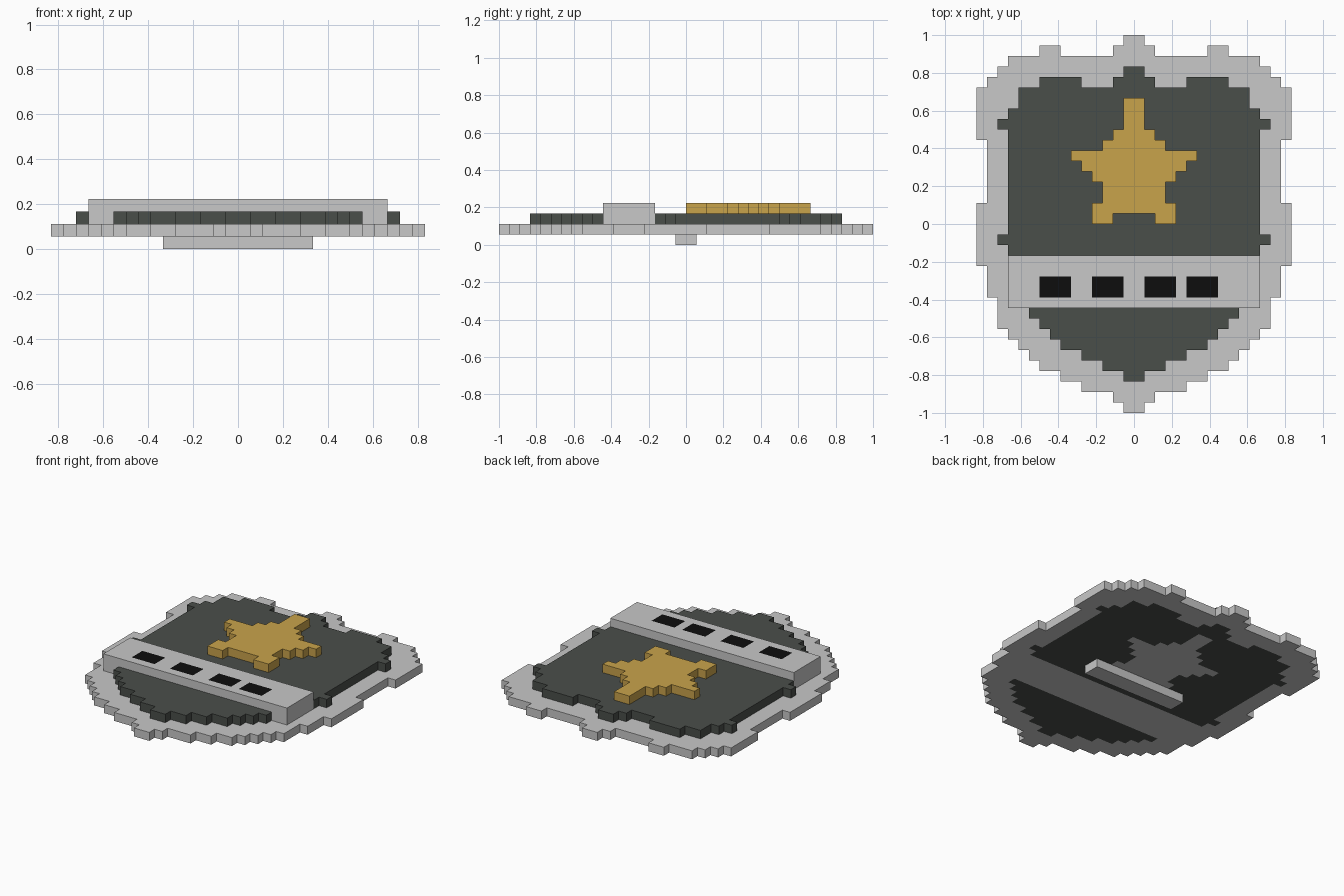
import bpy, bmesh

if "Cube" in bpy.data.objects:
    bpy.data.objects.remove(bpy.data.objects["Cube"])

U = 1 / 18          # size of one block; the badge is 36 rows tall
ROWS = 36


def srgb(*c):
    return tuple((v / 255 / 12.92) if v < 11 else ((v / 255 + 0.055) / 1.055) ** 2.4 for v in c) + (1,)


def material(name, *c):
    m = bpy.data.materials.new(name)
    m.diffuse_color = srgb(*c)
    m.use_nodes = True
    m.node_tree.nodes["Principled BSDF"].inputs["Base Color"].default_value = m.diffuse_color
    return m


SILVER = material("silver grey", 200, 200, 200)
DARK = material("dark slate", 74, 78, 74)
GOLD = material("gold", 201, 163, 75)
BLACK = material("black", 13, 13, 13)


def profile(first_row, runs, extra=()):
    """Mirrored silhouette as (column, row) cells: runs of (half width, row count),
    extra spans of (row, inner, outer)."""
    cells, r = set(), first_row
    spans = list(extra)
    for half, count in runs:
        spans += [(r + k, 0, half) for k in range(count)]
        r += count
    for row, a, b in spans:
        for x in range(a, b):
            cells |= {(x, row), (-1 - x, row)}
    return cells


# Silhouettes, listed from the top row downwards
outline = profile(0, [(1, 1), (2, 1), (12, 1), (13, 1), (14, 1), (15, 5), (14, 6), (15, 6), (14, 3),
                      (13, 3), (12, 1), (11, 1), (10, 1), (9, 1), (7, 1), (5, 1), (2, 1), (1, 1)],
                  [(1, 7, 9)])
field = profile(3, [(1, 1), (2, 1), (11, 2), (12, 1), (13, 1), (12, 10), (13, 1), (12, 1), (0, 5),
                    (10, 1), (9, 1), (8, 1), (7, 1), (5, 1), (3, 1), (1, 1)],
                [(4, 5, 9)])
star = profile(6, [(1, 3), (2, 1), (3, 1), (6, 1), (5, 1), (4, 1), (3, 2), (4, 1)], [(17, 2, 4)])
band = profile(21, [(12, 5)])
bar = profile(17, [(6, 2)])

# Windows in the band (column ranges, rows 23 and 24)
windows = {(x, r) for a in (-9, -4, 1, 5) for x in range(a, a + 3) for r in (23, 24)}


def layer(cells, z):
    return {(x, r, z) for x, r in cells}


inlay = field - star        # dark area that also shows on the back
PARTS = {
    "pin_bar": (layer(bar, 0), [SILVER]),
    "back_plate": (layer(outline - inlay, 1), [SILVER]),
    "dark_field": (layer(inlay, 1) | layer(field, 2), [DARK]),
    "raised_band": (layer(band, 2) | layer(band, 3), [SILVER, BLACK]),
    "star": (layer(star, 3), [GOLD]),
}
SOLID = set().union(*(p[0] for p in PARTS.values()))

# Outward block sides: neighbour step (column, row, layer) and corners (x, y up, z)
SIDES = [
    ((1, 0, 0), [(1, 0, 0), (1, 1, 0), (1, 1, 1), (1, 0, 1)]),
    ((-1, 0, 0), [(0, 0, 0), (0, 0, 1), (0, 1, 1), (0, 1, 0)]),
    ((0, -1, 0), [(0, 1, 0), (0, 1, 1), (1, 1, 1), (1, 1, 0)]),
    ((0, 1, 0), [(0, 0, 0), (1, 0, 0), (1, 0, 1), (0, 0, 1)]),
    ((0, 0, 1), [(0, 0, 1), (1, 0, 1), (1, 1, 1), (0, 1, 1)]),
    ((0, 0, -1), [(0, 0, 0), (0, 1, 0), (1, 1, 0), (1, 0, 0)]),
]


def build(name, blocks, mats):
    """Skin the blocks with outside faces only, then merge flat areas."""
    bm = bmesh.new()
    verts = {}
    for x, r, z in sorted(blocks):
        for (dx, dr, dz), corners in SIDES:
            if (x + dx, r + dr, z + dz) in SOLID:
                continue
            loop = []
            for cx, cy, cz in corners:
                key = (x + cx, ROWS // 2 - 1 - r + cy, z + cz)
                if key not in verts:
                    verts[key] = bm.verts.new([k * U for k in key])
                loop.append(verts[key])
            f = bm.faces.new(loop)
            if len(mats) > 1 and dz == 1 and (x, r) in windows:
                f.material_index = 1
    bmesh.ops.dissolve_limit(bm, angle_limit=0.01, verts=bm.verts[:], edges=bm.edges[:],
                             delimit={'MATERIAL'})
    me = bpy.data.meshes.new(name)
    bm.to_mesh(me)
    bm.free()
    for m in mats:
        me.materials.append(m)
    bpy.context.collection.objects.link(bpy.data.objects.new(name, me))


for name, (blocks, mats) in PARTS.items():
    build(name, blocks, mats)
